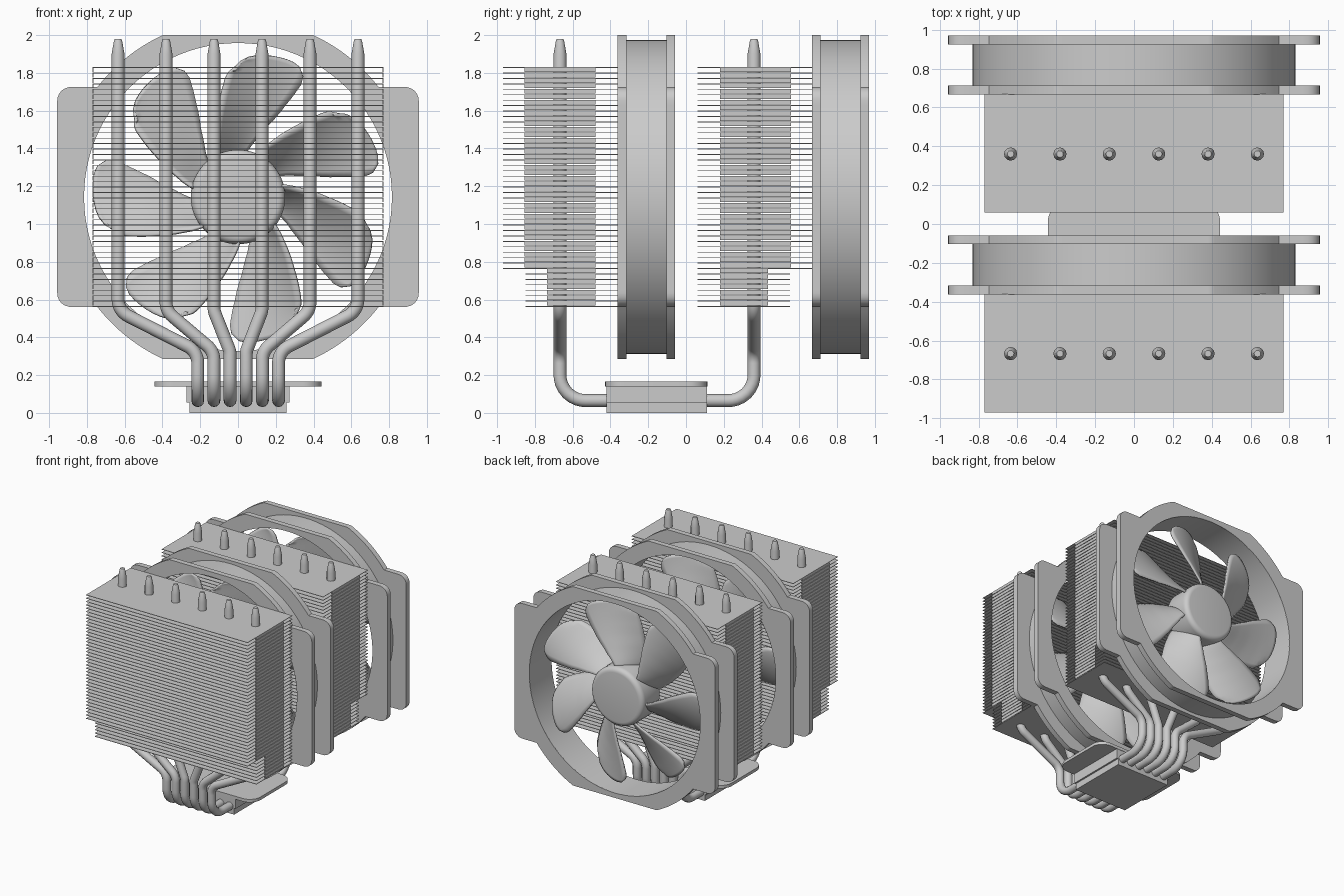
import bpy, bmesh, math
from mathutils import Vector, Matrix

if "Cube" in bpy.data.objects:
    bpy.data.objects.remove(bpy.data.objects["Cube"])

FZ = 1.143          # height of the fan axis


def finish(bm, name, smooth=None):
    bmesh.ops.recalc_face_normals(bm, faces=bm.faces)
    me = bpy.data.meshes.new(name)
    bm.to_mesh(me)
    bm.free()
    ob = bpy.data.objects.new(name, me)
    bpy.context.collection.objects.link(ob)
    if smooth:
        bpy.ops.object.select_all(action='DESELECT')
        ob.select_set(True)
        bpy.context.view_layer.objects.active = ob
        bpy.ops.object.shade_smooth_by_angle(angle=math.radians(smooth))
    return ob


def add_box(bm, x0, x1, y0, y1, z0, z1):
    m = Matrix.Translation(((x0 + x1) / 2, (y0 + y1) / 2, (z0 + z1) / 2))
    m = m @ Matrix.Diagonal((x1 - x0, y1 - y0, z1 - z0, 1))
    bmesh.ops.create_cube(bm, size=1, matrix=m)


def add_ring(bm, n, inner, outer, y0, y1):
    """Closed ring about the y axis; inner and outer give radius by angle."""
    rows = []
    for i in range(n):
        a = 2 * math.pi * i / n
        rows.append([bm.verts.new((r * math.cos(a), y, FZ + r * math.sin(a)))
                     for r, y in ((inner(a), y0), (outer(a), y0),
                                  (outer(a), y1), (inner(a), y1))])
    for i in range(n):
        p, q = rows[i], rows[(i + 1) % n]
        for k in range(4):
            bm.faces.new((p[k], p[(k + 1) % 4], q[(k + 1) % 4], q[k]))


def flange_radius(a):
    """Clipped disc joined with a rounded rectangle carrying the side ears."""
    def inside(r):
        x, z = abs(r * math.cos(a)), abs(r * math.sin(a))
        if math.hypot(x, z) < 0.945 and z < 0.857:
            return True
        dx, dz = x - 0.885, z - 0.51
        return math.hypot(max(dx, 0), max(dz, 0)) < 0.072
    lo, hi = 0.82, 1.3
    for _ in range(25):
        mid = (lo + hi) / 2
        lo, hi = (mid, hi) if inside(mid) else (lo, mid)
    return lo


# Fin stacks with folded side flaps
def fin_stack(name, pipe_y, s):
    bm = bmesh.new()
    n, z0, z1 = 45, 0.565, 1.83
    step = (z1 - z0) / (n - 1)

    def span(a, b):      # offsets from the pipe row, s mirrors the stack
        return sorted((pipe_y + s * a, pipe_y + s * b))
    for i in range(n):
        z = z0 + i * step
        low = z < 0.755
        y0, y1 = span(-0.185 if low else -0.305, 0.305)
        add_box(bm, -0.77, 0.77, y0, y1, z - 0.004, z)
        if i:
            low = z - step < 0.745
            y0, y1 = span(-0.07 if low else -0.19, 0.185)
            for x in (-0.77, 0.766):
                add_box(bm, x, x + 0.004, y0, y1, z - step + 0.004, z - 0.004)
    finish(bm, name)


fin_stack("front_fin_stack", -0.665, 1)
fin_stack("rear_fin_stack", 0.365, -1)


# Heat pipes: one filleted U-shaped path each
def fillet(pts, radii):
    out = [Vector(pts[0])]
    for i in range(1, len(pts) - 1):
        p = Vector(pts[i])
        u, v = (Vector(pts[i - 1]) - p), (Vector(pts[i + 1]) - p)
        u.normalize()
        v.normalize()
        ang = u.angle(v)
        t = radii[i - 1] / math.tan(ang / 2)
        a, b = p + u * t, p + v * t
        mid = (u + v).normalized()
        c = p + mid * (radii[i - 1] / math.sin(ang / 2))
        for k in range(9):
            d = (a - c).lerp(b - c, k / 8).normalized()
            out.append(c + d * radii[i - 1])
    out.append(Vector(pts[-1]))
    return out


def heat_pipe(i):
    xt, xb = -0.635 + i * 0.254, -0.213 + i * 0.0855
    y0, y1 = -0.667, 0.36
    pts = [(xt, y0, 1.9), (xt, y0, 0.54), (xb, y0, 0.325), (xb, y0, 0.065),
           (xb, y1, 0.065), (xb, y1, 0.325), (xt, y1, 0.54), (xt, y1, 1.9)]
    path = fillet(pts, (0.1, 0.1, 0.135, 0.135, 0.1, 0.1))
    tips = [(Vector((xt, y, z)), r) for y in (y0, y1) for z, r in ((1.98, 0.5), (1.968, 0.65))]
    full = tips[:2] + [(p, 1) for p in path] + [tips[3], tips[2]]
    cu = bpy.data.curves.new("heat_pipe", 'CURVE')
    cu.dimensions = '3D'
    cu.bevel_depth = 0.034
    cu.bevel_resolution = 4
    cu.use_fill_caps = True
    sp = cu.splines.new('POLY')
    sp.points.add(len(full) - 1)
    for q, (p, r) in zip(sp.points, full):
        q.co = (*p, 1)
        q.radius = r
    sp.use_smooth = True
    ob = bpy.data.objects.new("heat_pipe_%d" % (i + 1), cu)
    bpy.context.collection.objects.link(ob)


for i in range(6):
    heat_pipe(i)

# Base: contact plate, pipe block and rounded mounting plate
bm = bmesh.new()
add_box(bm, -0.257, 0.257, -0.42, 0.11, 0, 0.055)
finish(bm, "contact_plate")
bm = bmesh.new()
add_box(bm, -0.272, 0.272, -0.42, 0.11, 0.055, 0.14)
finish(bm, "pipe_block")
bm = bmesh.new()
add_box(bm, -0.443, 0.443, -0.428, 0.113, 0.14, 0.166)
edges = [e for e in bm.edges if abs(e.verts[0].co.z - e.verts[1].co.z) > 0.01]
bmesh.ops.bevel(bm, geom=edges, offset=0.1, segments=8, profile=0.5, affect='EDGES')
finish(bm, "mounting_plate", 30)


# Fan frame, hub and seven swept blades
def lerp_table(tab, v):
    t = v * (len(tab) - 1)
    k = min(int(t), len(tab) - 2)
    f = t - k
    return [p + (q - p) * f for p, q in zip(tab[k], tab[k + 1])]


# radius, clockwise edge angle, counter-clockwise edge angle, half depth
BLADE = [(0.22, 4, 42, 0.1), (0.35, -7, 32, 0.1), (0.48, -13, 25, 0.095),
         (0.6, -15.5, 20.5, 0.085), (0.7, -16.5, 17.5, 0.075), (0.775, -15.5, 14, 0.065)]


def fan(name, yc):
    bm = bmesh.new()
    add_ring(bm, 96, lambda a: 0.815, lambda a: 0.83, yc - 0.149, yc + 0.149)
    for y in (yc - 0.152, yc + 0.106):
        add_ring(bm, 360, lambda a: 0.815, flange_radius, y, y + 0.046)
    finish(bm, name + "_frame", 30)

    bm = bmesh.new()
    m = Matrix.Translation((0, yc, FZ)) @ Matrix.Rotation(math.pi / 2, 4, 'X')
    bmesh.ops.create_cone(bm, cap_ends=True, segments=64, radius1=0.25,
                          radius2=0.25, depth=0.26, matrix=m)
    rims = [e for e in bm.edges if abs(e.verts[0].co.y - e.verts[1].co.y) < 0.01]
    bmesh.ops.bevel(bm, geom=rims, offset=0.04, segments=5, profile=0.5, affect='EDGES')
    finish(bm, name + "_hub", 40)

    bm = bmesh.new()
    nu, nv = 10, 16
    for b in range(7):
        mid = math.radians(25.7 + b * 360 / 7)
        grid = []
        for j in range(nv + 1):
            r, a0, a1, h = lerp_table(BLADE, j / nv)
            row = []
            for i in range(nu + 1):
                u = i / nu
                # round the outer corners of the tip
                w = (j / nv) ** 4
                rr = r - w * (0.055 * u ** 3 + 0.05 * abs(2 * u - 1) ** 6)
                a = mid + math.radians(a0 + (a1 - a0) * u)
                y = yc + h * (1 - 2 * u) + 0.03 * (4 * u * (1 - u) - 0.5)
                row.append(bm.verts.new((rr * math.cos(a), y, FZ + rr * math.sin(a))))
            grid.append(row)
        for j in range(nv):
            for i in range(nu):
                bm.faces.new((grid[j][i], grid[j][i + 1], grid[j + 1][i + 1], grid[j + 1][i]))
    ob = finish(bm, name + "_blades", 40)
    mod = ob.modifiers.new("thickness", 'SOLIDIFY')
    mod.thickness = 0.014
    mod.offset = 0


fan("middle_fan", -0.21)
fan("rear_fan", 0.818)
